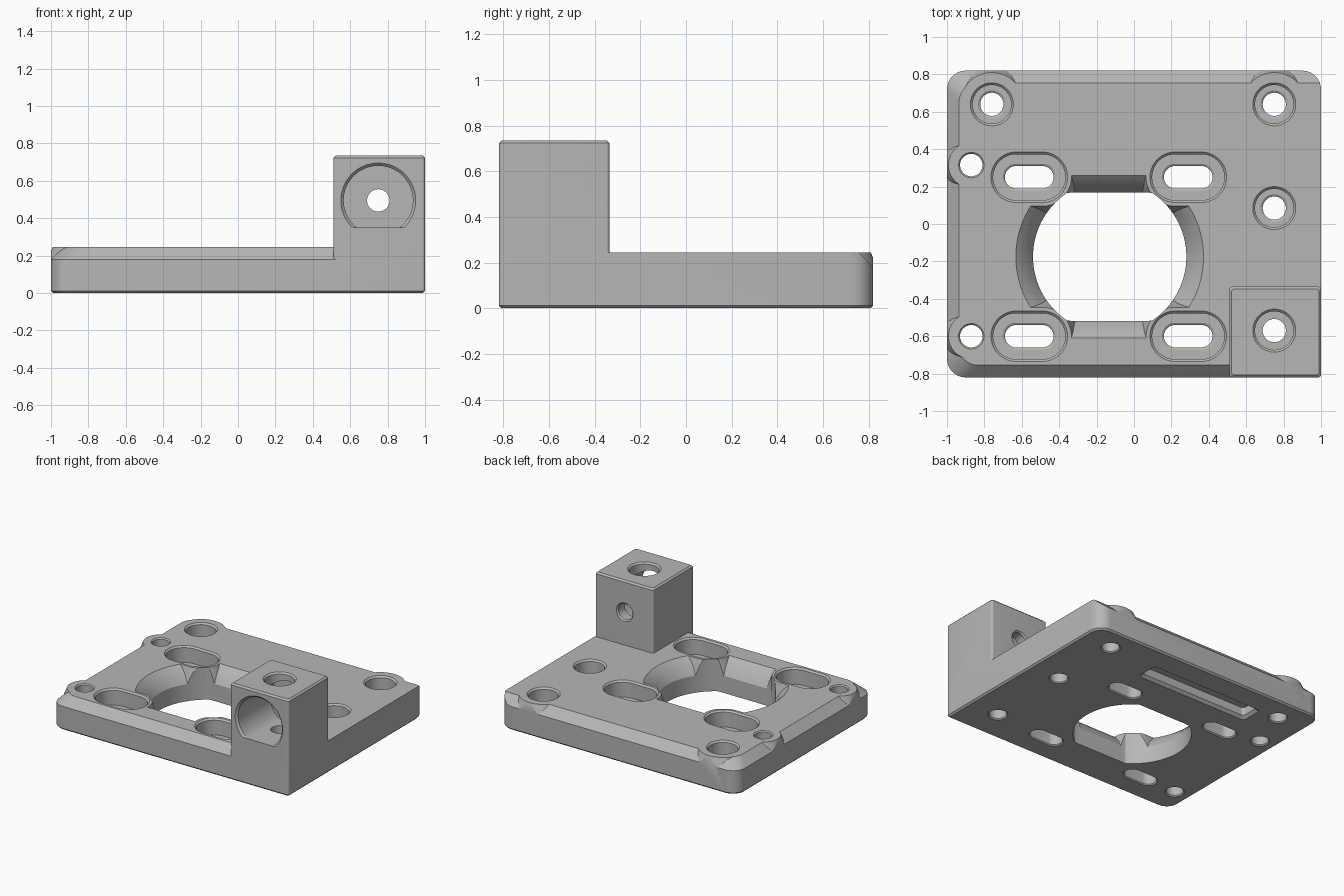
import bpy, bmesh, math

cube = bpy.data.objects.get("Cube")
if cube:
    bpy.data.objects.remove(cube, do_unlink=True)

W, D, TOP, BLOCK_TOP = 1.0, 0.82, 0.245, 0.735

grey = bpy.data.materials.new("machined_grey")
grey.use_nodes = True
colour = (0.47, 0.47, 0.47, 1)
grey.diffuse_color = colour
grey.node_tree.nodes["Principled BSDF"].inputs["Base Color"].default_value = colour


def stadium(cx, cy, r, half=0.0, n=48):
    """Round outline, stretched along x by half each way."""
    pts = []
    for i in range(n):
        a = 2 * math.pi * (i + 0.5) / n
        pts.append((cx + math.copysign(half, math.cos(a)) + r * math.cos(a), cy + r * math.sin(a)))
    return pts


def clipped(cx, cy, r, low, high, n=96):
    """Circle with flats below and above its centre."""
    return [(cx + r * math.cos(2 * math.pi * i / n),
             cy + min(high, max(-low, r * math.sin(2 * math.pi * i / n)))) for i in range(n)]


def rounded(x0, x1, y0, y1, radii):
    """Rectangle with radii for back left, back right, front right, front left as seen on plan."""
    pts = []
    corners = [(x1, y1, -1, -1), (x0, y1, 1, -1), (x0, y0, 1, 1), (x1, y0, -1, 1)]
    for k, ((x, y, sx, sy), r) in enumerate(zip(corners, radii)):
        for i in range(9):
            a = math.pi / 2 * (k + i / 8)
            pts.append((x + sx * r + r * math.cos(a), y + sy * r + r * math.sin(a)))
    return pts


def loft(name, levels, axis="z"):
    """Closed solid through (height, outline) levels."""
    bm = bmesh.new()
    rings = []
    for h, pts in levels:
        rings.append([bm.verts.new((u, v, h) if axis == "z" else (u, h, v)) for u, v in pts])
    n = len(rings[0])
    for a, b in zip(rings, rings[1:]):
        for i in range(n):
            j = (i + 1) % n
            bm.faces.new((a[i], a[j], b[j], b[i]))
    bm.faces.new(rings[0][::-1])
    bm.faces.new(rings[-1])
    bmesh.ops.recalc_face_normals(bm, faces=bm.faces)
    mesh = bpy.data.meshes.new(name)
    bm.to_mesh(mesh)
    bm.free()
    mesh.materials.append(grey)
    obj = bpy.data.objects.new(name, mesh)
    bpy.context.collection.objects.link(obj)
    return obj


def combine(target, tool, operation="DIFFERENCE"):
    """Apply a boolean and discard the tool."""
    bpy.context.view_layer.objects.active = target
    mod = target.modifiers.new("cut", "BOOLEAN")
    mod.operation = operation
    mod.solver = "EXACT"
    mod.object = tool
    bpy.ops.object.modifier_apply(modifier=mod.name)
    bpy.data.objects.remove(tool, do_unlink=True)


# Hole positions
bored_holes = [(-0.76, 0.64), (0.75, 0.64), (0.75, 0.085)]
edge_holes = [(-0.87, 0.315), (-0.87, -0.6)]
slots = [(x, y) for x in (-0.56, 0.29) for y in (0.25, -0.6)]
BX, BY = 0.75, -0.57
CX, CY = -0.13, -0.175


# Base plate with rounded corners and a fine lower chamfer
def plate_outline(d):
    return rounded(-W + d, W - d, -D + d, D - d, (0.1 - d, 0.1 - d, 0.1 - d, 0.015))


plate = loft("mounting_plate", [(0, plate_outline(0.012)), (0.012, plate_outline(0)), (TOP, plate_outline(0))])


# Sloped rim on the front, back and left, interrupted by bosses round the holes
def rim_outline(d):
    return rounded(-W + d, W + 0.1, -D + d, D - d, (0.06, 0.1, 0.1, 0.06))


def big_box(d):
    return rounded(-W - d, W + d, -D - d, D + d, (0.02,) * 4)


rim = loft("rim_cutter", [(0.13, big_box(0.3)), (0.4, big_box(0.3))])
combine(rim, loft("rim_core", [(0.08, rim_outline(-0.1)), (0.18, rim_outline(0)),
                               (TOP, rim_outline(0.065)), (0.5, rim_outline(0.32))]))
for (x, y), r in [(p, 0.17) for p in bored_holes[:2]] + [(p, 0.122) for p in edge_holes]:
    combine(rim, loft("boss", [(0.05, stadium(x, y, r + 0.06)), (0.17, stadium(x, y, r + 0.03)),
                               (TOP, stadium(x, y, r)), (0.6, stadium(x, y, r))]))
combine(plate, rim)

# Upright block at the front corner
bx0, by1 = 0.51, -0.335


def block_outline(d):
    return rounded(bx0 + d, W - d, -D + d, by1 - d, (0.015,) * 4)


combine(plate, loft("upright_block", [(0.05, block_outline(0)), (BLOCK_TOP - 0.012, block_outline(0)),
                                      (BLOCK_TOP, block_outline(0.012))]), "UNION")


# Large central opening and its flared mouth, kept clear of the slot bosses
def opening(d):
    return clipped(CX, CY, 0.41 + d, 0.343 + d, 0.343 + d)


flare = loft("flare_cutter", [(0.10, opening(-0.02)), (0.13, opening(0)), (0.18, opening(0.03)),
                              (0.22, opening(0.065)), (TOP, opening(0.092)), (0.3, opening(0.15))])
for x, y in slots:
    combine(flare, loft("slot_boss", [(0.02, stadium(x, y, 0.23, 0.07)), (0.14, stadium(x, y, 0.19, 0.07)),
                                      (TOP, stadium(x, y, 0.155, 0.07)), (0.5, stadium(x, y, 0.155, 0.07))]))
combine(plate, flare)
combine(plate, loft("opening_cutter", [(-0.1, opening(0.0)), (0.35, opening(0.0))]))


# Stepped holes and slots
def stepped(x, y, small, large, floor, top, half=0.0):
    def ring(r):
        return stadium(x, y, r, half)
    levels = [(-0.05, ring(small + 0.008)), (0, ring(small + 0.008)), (0.008, ring(small)),
              (floor - 0.008, ring(small)), (floor, ring(small + 0.012)), (floor + 0.0005, ring(large - 0.012)),
              (top - 0.012, ring(large - 0.012)), (top, ring(large)), (top + 0.05, ring(large))]
    combine(plate, loft("hole_cutter", levels))


for x, y in bored_holes:
    stepped(x, y, 0.062, 0.115, 0.12, TOP)
for x, y in slots:
    stepped(x, y, 0.06, 0.135, 0.12, TOP, 0.07)
for x, y in edge_holes:
    combine(plate, loft("hole_cutter", [(-0.05, stadium(x, y, 0.068)), (0, stadium(x, y, 0.068)),
                                        (0.008, stadium(x, y, 0.06)), (TOP - 0.008, stadium(x, y, 0.06)),
                                        (TOP, stadium(x, y, 0.068)), (0.4, stadium(x, y, 0.068))]))

# Flat-bottomed bore in the block, open to the front, with a small hole to the back
BZ = 0.495
combine(plate, loft("bore_cutter", [(y, clipped(BX, BZ, r, 0.145, r)) for y, r in
                                    ((-0.9, 0.2), (-D, 0.2), (-0.805, 0.185), (-0.42, 0.185))], "y"))
combine(plate, loft("back_hole_cutter", [(y, stadium(BX, BZ, r)) for y, r in
                                         ((-0.5, 0.06), (by1 - 0.01, 0.06), (by1, 0.07), (-0.25, 0.07))], "y"))
stepped(BX, BY, 0.062, 0.115, 0.4, BLOCK_TOP)


# Shallow long pocket under the plate
def pocket(d):
    return rounded(-0.6 + d, 0.35 - d, 0.465 + d, 0.64 - d, (0.025,) * 4)


combine(plate, loft("pocket_cutter", [(-0.05, pocket(0)), (0, pocket(0)),
                                      (0.02, pocket(0.02)), (0.08, pocket(0.02))]))

# Smooth round walls, keep crisp edges
plate.select_set(True)
bpy.context.view_layer.objects.active = plate
bpy.ops.object.shade_smooth_by_angle(angle=math.radians(25))
